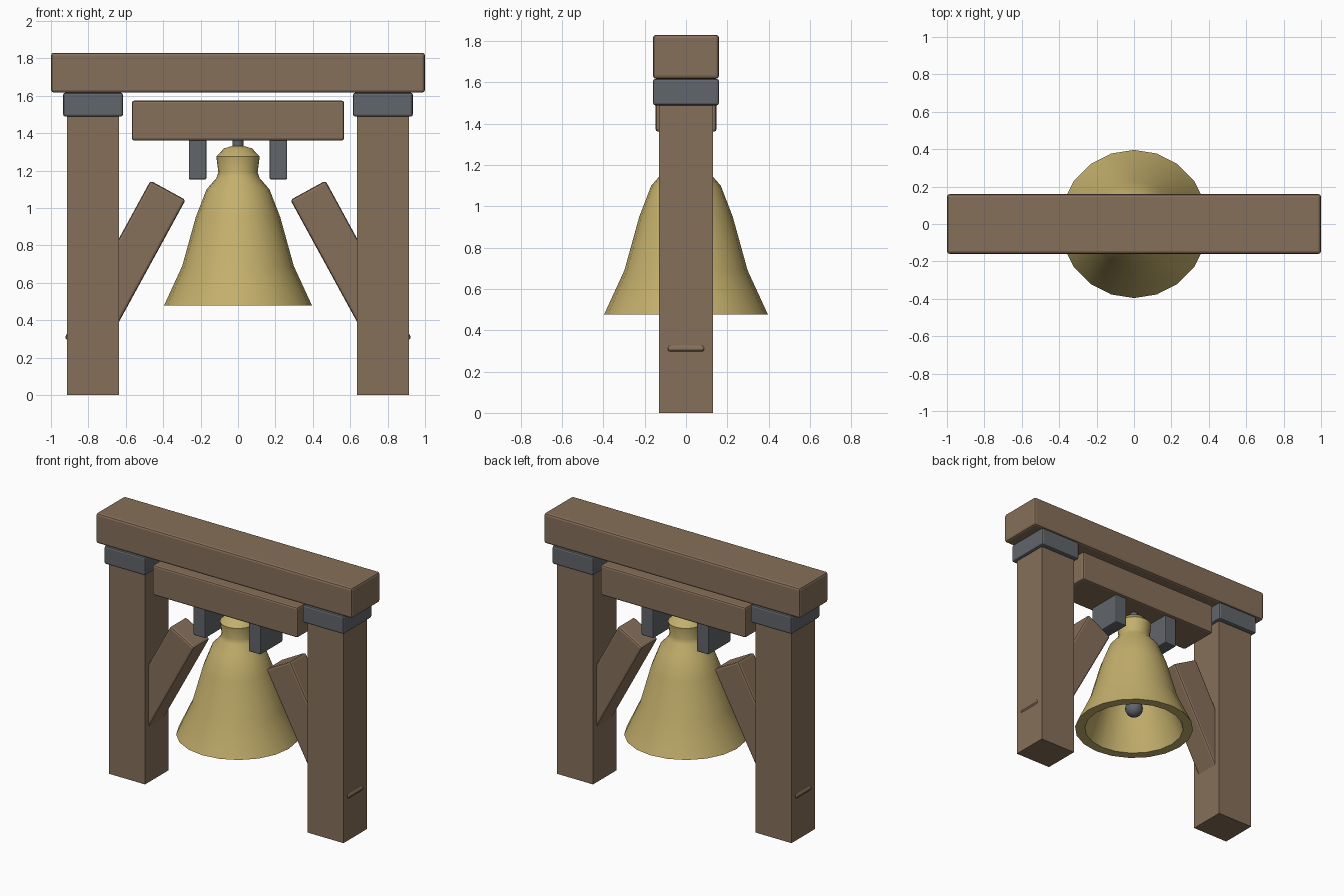
import bpy, bmesh, math
from mathutils import Matrix

if "Cube" in bpy.data.objects:
    bpy.data.objects.remove(bpy.data.objects["Cube"])


def material(name, rgb):
    m = bpy.data.materials.new(name)
    m.diffuse_color = (*rgb, 1)
    m.use_nodes = True
    m.node_tree.nodes["Principled BSDF"].inputs["Base Color"].default_value = m.diffuse_color
    return m


WOOD = material("wood", (0.24, 0.16, 0.10))
IRON = material("iron", (0.12, 0.13, 0.145))
BRASS = material("brass", (0.55, 0.43, 0.15))


def finish(name, bm, mat, bevel=0, smooth=False):
    bmesh.ops.recalc_face_normals(bm, faces=bm.faces)
    me = bpy.data.meshes.new(name)
    bm.to_mesh(me)
    bm.free()
    me.materials.append(mat)
    ob = bpy.data.objects.new(name, me)
    bpy.context.collection.objects.link(ob)
    if bevel:
        mod = ob.modifiers.new("bevel", 'BEVEL')
        mod.width, mod.segments = bevel, 2
    if smooth:
        bpy.ops.object.select_all(action='DESELECT')
        ob.select_set(True)
        bpy.context.view_layer.objects.active = ob
        bpy.ops.object.shade_smooth_by_angle(angle=math.radians(30))
    return ob


def box(name, centre, size, mat, bevel=0, tilt=0):
    bm = bmesh.new()
    bmesh.ops.create_cube(bm, size=1, matrix=Matrix.Diagonal((*size, 1)))
    ob = finish(name, bm, mat, bevel)
    ob.location = centre
    ob.rotation_euler.y = tilt
    return ob


def lathe(name, profile, mat, sides):
    bm = bmesh.new()
    vs = [bm.verts.new((r, 0, z)) for r, z in profile]
    edges = [bm.edges.new(p) for p in zip(vs, vs[1:])]
    bmesh.ops.spin(bm, geom=vs + edges, cent=(0, 0, 0), axis=(0, 0, 1),
                   angle=math.tau, steps=sides)
    bmesh.ops.remove_doubles(bm, verts=bm.verts, dist=1e-4)
    return finish(name, bm, mat, smooth=True)


# Top beam and swinging yoke
box("top_beam", (0, 0, 1.723), (2.0, 0.32, 0.213), WOOD, 0.015)
box("yoke", (0, 0, 1.467), (1.134, 0.294, 0.213), WOOD, 0.012)

# Posts, iron caps, diagonal braces and hanger straps on both sides
for side, s in (("left", -1), ("right", 1)):
    box(side + "_post", (s * 0.775, 0, 0.745), (0.28, 0.26, 1.49), WOOD)
    box(side + "_cap", (s * 0.775, 0, 1.552), (0.32, 0.32, 0.128), IRON, 0.012)
    box(side + "_brace", (s * 0.604, 0, 0.673), (0.214, 0.18, 0.96), WOOD,
        0.014, tilt=-s * 0.5)
    box(side + "_strap", (s * 0.216, 0, 1.262), (0.094, 0.25, 0.22), IRON, 0.008)

# Hollow bell: outside from crown to lip, then back up the inside
lathe("bell", [(0, 1.33), (0.035, 1.33), (0.075, 1.318), (0.116, 1.275),
               (0.105, 1.19), (0.115, 1.16), (0.168, 1.10), (0.226, 0.95),
               (0.298, 0.69), (0.396, 0.477), (0.33, 0.477), (0.25, 0.69),
               (0.18, 0.95), (0.12, 1.08), (0, 1.12)], BRASS, 20)

# Crown pin joining bell to yoke
lathe("crown_pin", [(0, 1.31), (0.03, 1.31), (0.03, 1.38), (0, 1.38)], IRON, 12)

# Clapper rod and ball
lathe("clapper_rod", [(0, 0.63), (0.018, 0.63), (0.018, 1.14), (0, 1.14)], IRON, 10)
bm = bmesh.new()
bmesh.ops.create_uvsphere(bm, u_segments=16, v_segments=10, radius=0.06,
                          matrix=Matrix.Translation((0, 0, 0.63)))
finish("clapper_ball", bm, IRON, smooth=True)
